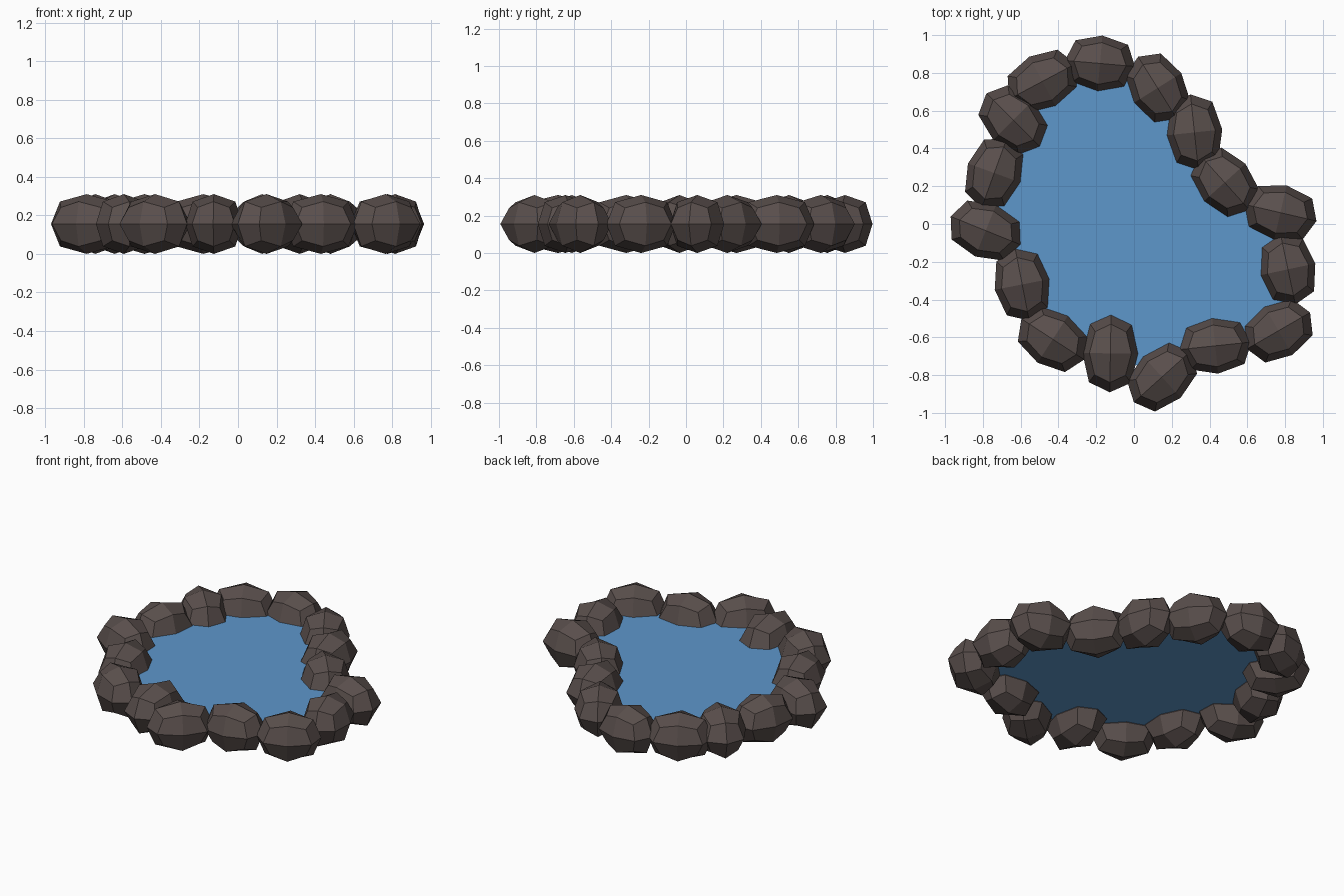
import bpy, bmesh
from math import radians

if "Cube" in bpy.data.objects:
    bpy.data.objects.remove(bpy.data.objects["Cube"])


def material(name, rgb):
    m = bpy.data.materials.new(name)
    m.diffuse_color = (*rgb, 1)
    m.use_nodes = True
    m.node_tree.nodes["Principled BSDF"].inputs["Base Color"].default_value = m.diffuse_color
    return m


stone_mat = material("dark_stone", (0.10, 0.077, 0.072))
water_mat = material("water_blue", (0.11, 0.31, 0.60))

MID = 0.155   # height of the stone centres

# x, y, turn in degrees, half length of each rim stone, clockwise from the back
STONES = [
    (-0.18, 0.85, -5, 0.186),
    (0.125, 0.72, -58, 0.195),
    (0.32, 0.485, -84, 0.202),
    (0.48, 0.22, -48, 0.198),
    (0.775, 0.06, -13, 0.196),
    (0.815, -0.24, -78, 0.190),
    (0.765, -0.565, 30, 0.193),
    (0.43, -0.645, 6, 0.192),
    (0.148, -0.81, 42, 0.200),
    (-0.125, -0.685, 89, 0.206),
    (-0.43, -0.61, -33, 0.198),
    (-0.592, -0.32, -79, 0.194),
    (-0.785, -0.035, -22, 0.200),
    (-0.74, 0.27, 70, 0.196),
    (-0.64, 0.55, -45, 0.200),
    (-0.485, 0.755, 28, 0.199),
]

# Shared stone mesh: a cube rounded by one subdivision step, flat faces
stone_mesh = bpy.data.meshes.new("stone")
bm = bmesh.new()
bmesh.ops.create_cube(bm, size=2)
bm.to_mesh(stone_mesh)
bm.free()
stone_mesh.materials.append(stone_mat)

# Ring of stones
for i, (x, y, turn, half) in enumerate(STONES):
    ob = bpy.data.objects.new(f"rim_stone_{i + 1:02d}", stone_mesh)
    bpy.context.collection.objects.link(ob)
    ob.location = (x, y, MID)
    ob.rotation_euler.z = radians(turn)
    ob.scale = (half, 0.148, 0.155)
    sub = ob.modifiers.new("rounding", 'SUBSURF')
    sub.levels = sub.render_levels = 1
    sub.use_limit_surface = False

# Water sheet, its edge running through the stone centres
water_mesh = bpy.data.meshes.new("water")
bm = bmesh.new()
face = bm.faces.new([bm.verts.new((s[0], s[1], 0.16)) for s in reversed(STONES)])
bmesh.ops.triangulate(bm, faces=[face])
bm.to_mesh(water_mesh)
bm.free()
water_mesh.materials.append(water_mat)
bpy.context.collection.objects.link(bpy.data.objects.new("water", water_mesh))
